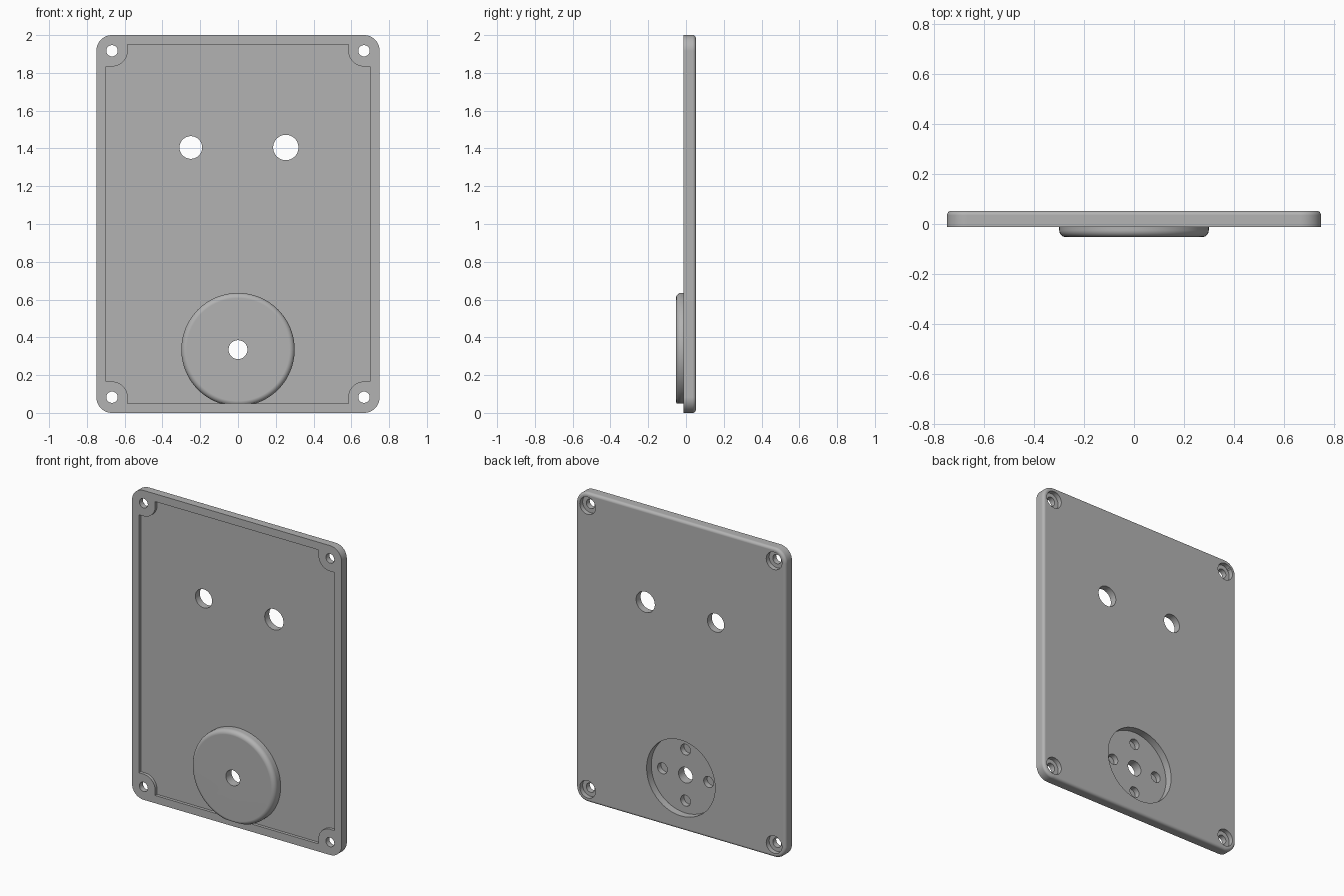
import bpy, bmesh, math

cube = bpy.data.objects.get("Cube")
if cube:
    bpy.data.objects.remove(cube, do_unlink=True)

grey = bpy.data.materials.new("plain_grey")
grey.use_nodes = True
COLOUR = (0.45, 0.45, 0.45, 1)
grey.diffuse_color = COLOUR
grey.node_tree.nodes["Principled BSDF"].inputs["Base Color"].default_value = COLOUR

W, H = 0.75, 2.0                     # half width, height
RIM, FLOOR, BACK = -0.012, 0.007, 0.053
INSET, CORNER = 0.05, 0.083
BOSS_Z, BOSS_FRONT = 0.335, -0.053


def arc(cx, cz, r, start, sweep, n):
    return [(cx + r * math.cos(start + sweep * i / n),
             cz + r * math.sin(start + sweep * i / n)) for i in range(n + 1)]


def circle(cx, cz, r, n=64):
    return arc(cx, cz, r, 0, math.tau, n)[:-1]


def prism(name, outline, y0, y1, round_y=None, radius=0.0, clip_z=None):
    """Extrude an x/z outline along y, optionally rounding one end."""
    bm = bmesh.new()
    front = bm.faces.new([bm.verts.new((x, y0, z)) for x, z in outline])
    new = bmesh.ops.extrude_face_region(bm, geom=[front], use_keep_orig=True)["geom"]
    moved = [v for v in new if isinstance(v, bmesh.types.BMVert)]
    bmesh.ops.translate(bm, verts=moved, vec=(0, y1 - y0, 0))
    bmesh.ops.recalc_face_normals(bm, faces=bm.faces)
    if round_y is not None:
        edges = [e for e in bm.edges if all(abs(v.co.y - round_y) < 1e-5 for v in e.verts)]
        bmesh.ops.bevel(bm, geom=edges, offset=radius, segments=6, profile=0.5,
                        affect='EDGES')
    if clip_z is not None:
        cut = bmesh.ops.bisect_plane(bm, geom=bm.verts[:] + bm.edges[:] + bm.faces[:],
                                     plane_co=(0, 0, clip_z), plane_no=(0, 0, -1),
                                     clear_outer=True)
        rim = [e for e in cut["geom_cut"] if isinstance(e, bmesh.types.BMEdge)]
        bmesh.ops.edgeloop_fill(bm, edges=rim)
        bmesh.ops.recalc_face_normals(bm, faces=bm.faces)
    mesh = bpy.data.meshes.new(name)
    bm.to_mesh(mesh)
    bm.free()
    mesh.materials.append(grey)
    obj = bpy.data.objects.new(name, mesh)
    bpy.context.collection.objects.link(obj)
    return obj


def combine(target, tool, operation):
    mod = target.modifiers.new(tool.name, 'BOOLEAN')
    mod.operation, mod.object, mod.solver = operation, tool, 'EXACT'
    bpy.context.view_layer.objects.active = target
    bpy.ops.object.modifier_apply(modifier=mod.name)
    bpy.data.objects.remove(tool, do_unlink=True)


# Plate with rounded corners and a softened back edge
outline, pocket = [], []
for i, (sx, sz) in enumerate([(1, 1), (-1, 1), (-1, -1), (1, -1)]):
    cx, cz = sx * (W - CORNER), H / 2 + sz * (H / 2 - CORNER)
    start = i * math.pi / 2
    outline += arc(cx, cz, CORNER, start, math.pi / 2, 12)
    # Pocket outline steps around each round screw pad
    ex, ez = sx * (W - INSET), H / 2 + sz * (H / 2 - INSET)
    pad = arc(cx, cz, CORNER, start + 1.5 * math.pi, -math.pi / 2, 16)
    if sx * sz > 0:
        pocket += [(ex, cz - sz * CORNER)] + pad + [(cx - sx * CORNER, ez)]
    else:
        pocket += [(cx - sx * CORNER, ez)] + pad + [(ex, cz - sz * CORNER)]

plate = prism("cover_plate", outline, RIM, BACK, BACK, 0.018)
combine(plate, prism("front_pocket", pocket, RIM - 0.1, FLOOR), 'DIFFERENCE')

# Round boss, trimmed flat where it meets the lower rim
boss = prism("round_boss", circle(0, BOSS_Z, 0.3, 96), BOSS_FRONT, 0.02,
             BOSS_FRONT, 0.028, INSET + 0.001)
combine(plate, boss, 'UNION')

# Holes: name, x, z, radius, front y, back y
holes = [
    ("small_hole", -0.25, 1.405, 0.06, -0.2, 0.2),
    ("large_hole", 0.253, 1.405, 0.067, -0.2, 0.2),
    ("back_recess", 0, BOSS_Z, 0.245, 0.005, 0.2),
    ("shaft_hole", 0, BOSS_Z, 0.05, -0.2, 0.2),
]
for i in range(4):
    a = i * math.pi / 2
    holes.append(("blind_hole", 0.165 * math.cos(a), BOSS_Z + 0.165 * math.sin(a),
                  0.035, -0.03, 0.2))
for x in (-W + CORNER, W - CORNER):
    for z in (CORNER, H - CORNER):
        holes.append(("screw_hole", x, z, 0.03, -0.2, 0.2))
        holes.append(("screw_head_bore", x, z, 0.056, 0.023, 0.2))
for name, x, z, r, y0, y1 in holes:
    combine(plate, prism(name, circle(x, z, r, 48), y0, y1), 'DIFFERENCE')

# Smooth shading with crisp edges and flat broad faces
bpy.ops.object.select_all(action='DESELECT')
plate.select_set(True)
bpy.context.view_layer.objects.active = plate
bpy.ops.object.shade_smooth_by_angle(angle=math.radians(30))
weighted = plate.modifiers.new("flat_faces", 'WEIGHTED_NORMAL')
weighted.keep_sharp = True
